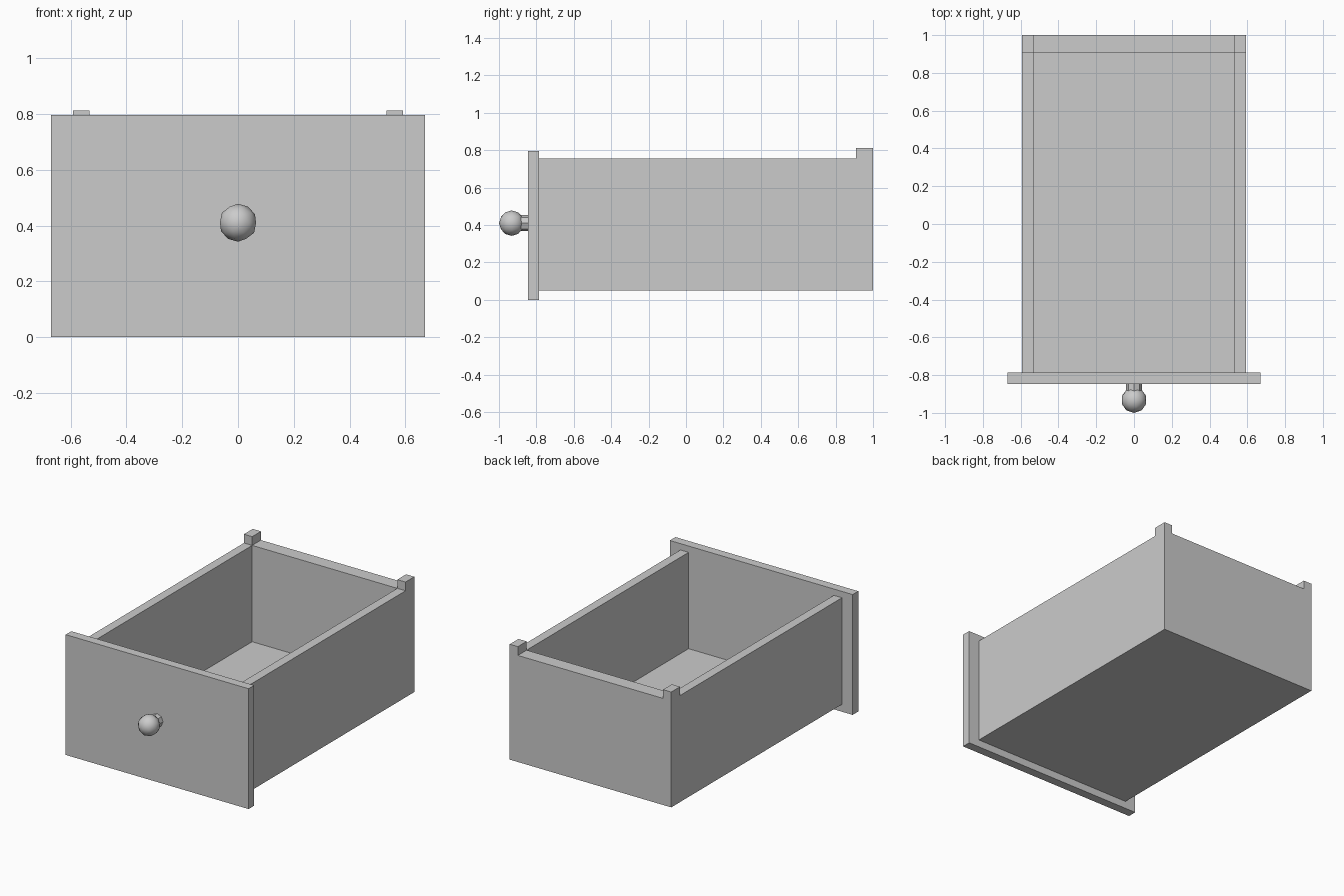
import bpy, bmesh, math

if "Cube" in bpy.data.objects:
    bpy.data.objects.remove(bpy.data.objects["Cube"])

FRONT, BACK_IN, BACK = -0.787, 0.908, 1.0     # y positions of the tray
BOTTOM, FLOOR, RIM, POST = 0.049, 0.117, 0.755, 0.813
INNER, OUTER = 0.532, 0.592                   # half widths of the tray


def mesh_object(name, bm):
    bmesh.ops.recalc_face_normals(bm, faces=bm.faces)
    mesh = bpy.data.meshes.new(name)
    bm.to_mesh(mesh)
    bm.free()
    obj = bpy.data.objects.new(name, mesh)
    bpy.context.collection.objects.link(obj)
    return obj


def extrude_yz(name, profile, x0, x1):
    """Extrude a closed (y, z) profile from x0 to x1."""
    bm = bmesh.new()
    face = bm.faces.new([bm.verts.new((x0, y, z)) for y, z in profile])
    ext = bmesh.ops.extrude_face_region(bm, geom=[face])
    verts = [v for v in ext["geom"] if isinstance(v, bmesh.types.BMVert)]
    bmesh.ops.translate(bm, verts=verts, vec=(x1 - x0, 0, 0))
    return mesh_object(name, bm)


def box(name, half_x, y0, y1, z0, z1):
    return extrude_yz(name, [(y0, z0), (y1, z0), (y1, z1), (y0, z1)], -half_x, half_x)


# Side walls, each with a raised stop post at the back
sides = extrude_yz("side_walls", [(FRONT, BOTTOM), (BACK, BOTTOM), (BACK, POST),
                                  (BACK_IN, POST), (BACK_IN, RIM), (FRONT, RIM)], INNER, OUTER)
sides.modifiers.new("mirror", "MIRROR").use_axis[0] = True

# Back wall, floor and overhanging front panel
box("back_wall", INNER, BACK_IN, BACK, BOTTOM, RIM)
box("drawer_floor", INNER, FRONT, BACK_IN, BOTTOM, FLOOR)
box("front_panel", 0.67, -0.846, FRONT, 0.0, 0.797)

# Knob stem
bpy.ops.mesh.primitive_cylinder_add(vertices=8, radius=0.043, depth=0.06,
                                    location=(0, -0.875, 0.41), rotation=(math.pi / 2, 0, 0))
bpy.context.object.name = "knob_stem"

# Round knob
bpy.ops.mesh.primitive_ico_sphere_add(subdivisions=2, radius=0.068, location=(0, -0.932, 0.41))
bpy.context.object.name = "knob"
bpy.ops.object.shade_smooth()
